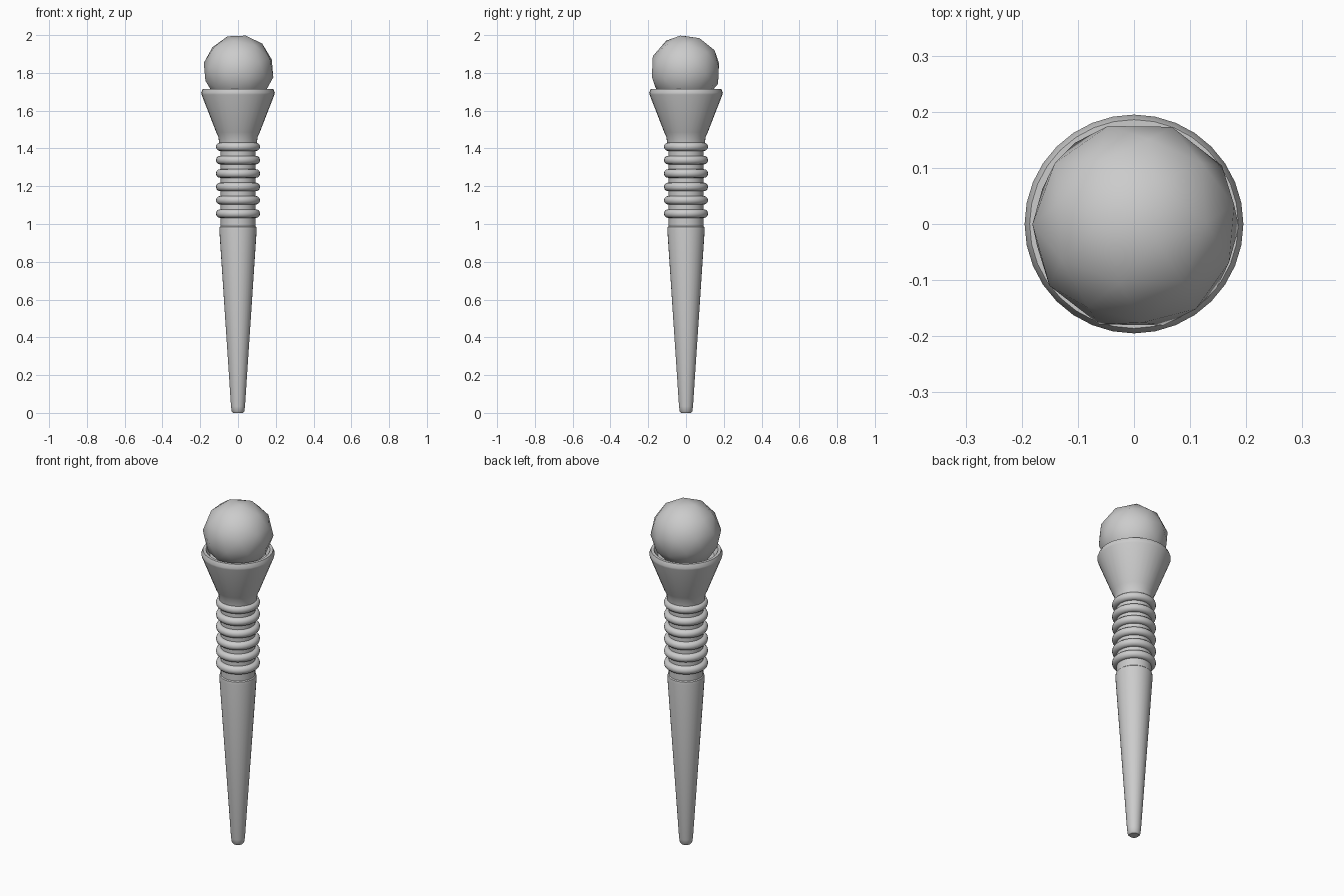
import bpy, math

cube = bpy.data.objects.get("Cube")
if cube:
    bpy.data.objects.remove(cube)

grey = bpy.data.materials.new("plain grey")
grey.use_nodes = True
colour = (0.6, 0.6, 0.6, 1)
grey.diffuse_color = colour
grey.node_tree.nodes["Principled BSDF"].inputs["Base Color"].default_value = colour


def finish(obj, name, angle=35):
    obj.name = name
    obj.data.materials.append(grey)
    bpy.ops.object.select_all(action='DESELECT')
    obj.select_set(True)
    bpy.context.view_layer.objects.active = obj
    bpy.ops.object.shade_smooth_by_angle(angle=math.radians(angle))
    return obj


def lathe(name, profile, sides=32):
    """Spin (radius, height) points about z and cap both ends."""
    verts, faces = [], []
    for r, z in profile:
        for i in range(sides):
            a = 2 * math.pi * i / sides
            verts.append((r * math.cos(a), r * math.sin(a), z))
    for j in range(len(profile) - 1):
        for i in range(sides):
            k = (i + 1) % sides
            faces.append((j * sides + i, j * sides + k,
                          (j + 1) * sides + k, (j + 1) * sides + i))
    faces.append(tuple(reversed(range(sides))))
    faces.append(tuple(range(len(verts) - sides, len(verts))))
    mesh = bpy.data.meshes.new(name)
    mesh.from_pydata(verts, [], faces)
    obj = bpy.data.objects.new(name, mesh)
    bpy.context.collection.objects.link(obj)
    return finish(obj, name)


# Tapered shaft with a rounded tip
lathe("tapered_shaft", [(0.026, 0), (0.033, 0.008), (0.037, 0.035), (0.099, 0.97),
                        (0.097, 0.985), (0.092, 0.99)])

# Neck carrying the grip rings
lathe("neck", [(0.092, 0.98), (0.092, 1.45)])
for i in range(6):
    bpy.ops.mesh.primitive_torus_add(major_radius=0.094, minor_radius=0.023,
                                     major_segments=32, minor_segments=12,
                                     location=(0, 0, 1.055 + 0.0708 * i))
    finish(bpy.context.object, f"grip_ring_{i + 1}", 60)

# Flared cup with a bevelled, hollow rim
lathe("flared_cup", [(0.1, 1.43), (0.105, 1.465), (0.115, 1.485), (0.193, 1.685),
                     (0.195, 1.695), (0.186, 1.716), (0.17, 1.716), (0.15, 1.68)])

# Coarse ball resting tilted in the cup
bpy.ops.mesh.primitive_ico_sphere_add(subdivisions=2, radius=0.188,
                                      location=(0.003, -0.003, 1.815),
                                      rotation=(0.2, 0.15, 0.3))
finish(bpy.context.object, "ball", 60)
